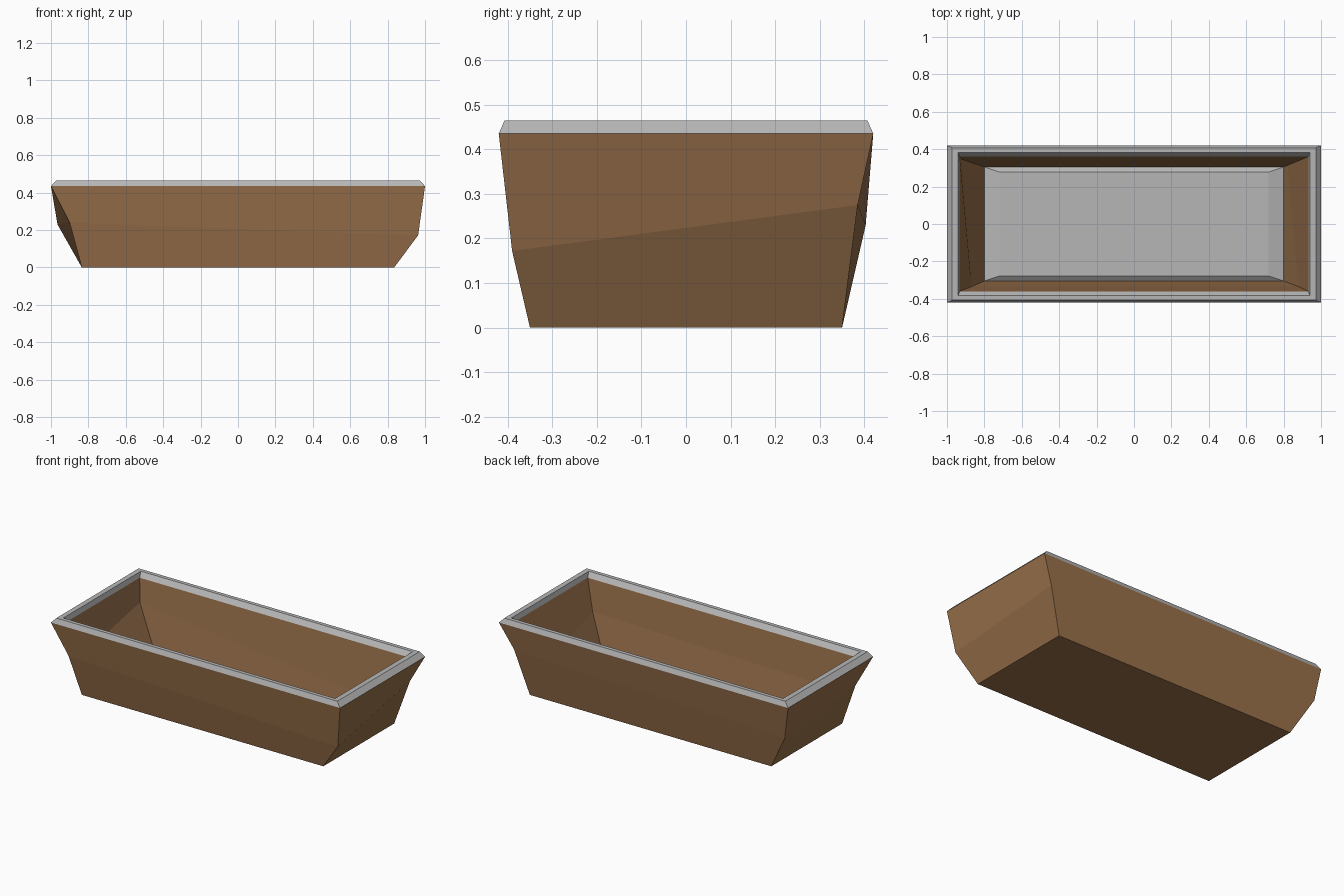
import bpy
import bmesh

cube = bpy.data.objects.get("Cube")
if cube:
    bpy.data.objects.remove(cube, do_unlink=True)


def material(name, rgb):
    mat = bpy.data.materials.new(name)
    mat.use_nodes = True
    mat.diffuse_color = (*rgb, 1)
    mat.node_tree.nodes["Principled BSDF"].inputs["Base Color"].default_value = (*rgb, 1)
    return mat


def ring(x, y, z):
    """Rectangular ring, anticlockwise from the front corner at -x."""
    return [(-x, -y, z), (x, -y, z), (x, y, z), (-x, y, z)]


def loft(name, rings, mat, cap_start=False, cap_end=False):
    """Join successive four-corner rings with flat faces."""
    bm = bmesh.new()
    loops = [[bm.verts.new(p) for p in r] for r in rings]
    for low, high in zip(loops, loops[1:]):
        for i in range(4):
            j = (i + 1) % 4
            bm.faces.new((low[i], low[j], high[j], high[i]))
    if cap_start:
        bm.faces.new(loops[0][::-1])
    if cap_end:
        bm.faces.new(loops[-1])
    mesh = bpy.data.meshes.new(name)
    bm.to_mesh(mesh)
    bm.free()
    mesh.materials.append(mat)
    obj = bpy.data.objects.new(name, mesh)
    bpy.context.collection.objects.link(obj)
    return obj


wood = material("brown_wood", (0.32, 0.164, 0.07))
stone = material("grey_stone", (0.47, 0.47, 0.47))

# Irregular fold of the hand-hewn walls, outside and inside
outer_fold = [(-0.90, -0.388, 0.24), (0.963, -0.39, 0.172),
              (0.92, 0.385, 0.275), (-0.965, 0.403, 0.23)]
inner_fold = [(-0.868, -0.335, 0.21), (0.88, -0.335, 0.245),
              (0.82, 0.313, 0.12), (-0.92, 0.345, 0.29)]

# Trough body: up the outside, over the lip, down to the inner floor
loft("trough_body", [
    ring(0.835, 0.35, 0), outer_fold, ring(1, 0.42, 0.435),
    ring(0.932, 0.36, 0.435), inner_fold, ring(0.8, 0.305, 0.055),
], wood, cap_start=True, cap_end=True)

# Chamfered rim around the opening
loft("rim", [
    ring(1, 0.42, 0.435), ring(0.972, 0.407, 0.465),
    ring(0.94, 0.383, 0.465), ring(0.932, 0.36, 0.435),
], stone)

# Raised slab with sloping edges on the floor
loft("floor_slab", [
    ring(0.8, 0.305, 0.056), ring(0.72, 0.278, 0.078),
], stone, cap_end=True)
